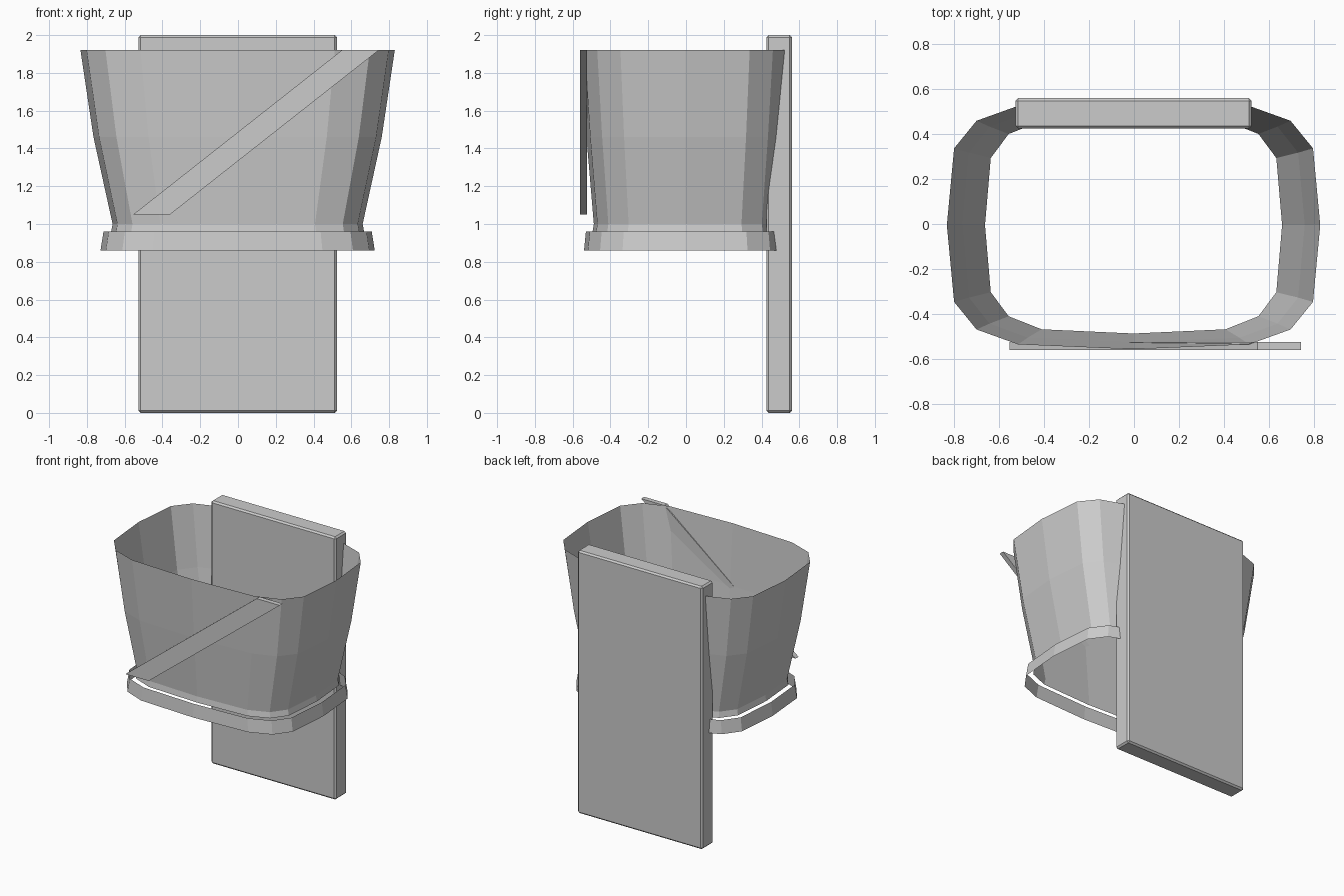
import bpy
import bmesh
from math import cos, sin, pi, copysign, sqrt

if "Cube" in bpy.data.objects:
    bpy.data.objects.remove(bpy.data.objects["Cube"])

CX, CY = -0.002, -0.005   # centre of the loop-shaped parts
SIDES = 16


def finish(name, bm):
    mesh = bpy.data.meshes.new(name)
    bm.to_mesh(mesh)
    bm.free()
    obj = bpy.data.objects.new(name, mesh)
    bpy.context.collection.objects.link(obj)
    return obj


def rounded_loft(name, rings):
    """Open tube of squared-off ovals, rings given as (z, half_x, half_y)."""
    bm = bmesh.new()
    loops = []
    for z, a, b in rings:
        loop = []
        for i in range(SIDES):
            c, s = cos(2 * pi * i / SIDES), sin(2 * pi * i / SIDES)
            loop.append(bm.verts.new((CX + a * copysign(sqrt(abs(c)), c),
                                      CY + b * copysign(sqrt(abs(s)), s), z)))
        loops.append(loop)
    for low, high in zip(loops, loops[1:]):
        for i in range(SIDES):
            j = (i + 1) % SIDES
            bm.faces.new((low[i], low[j], high[j], high[i]))
    return finish(name, bm)


def prism(name, outline, y_front, y_back):
    """Extrude an outline in x, z along y."""
    bm = bmesh.new()
    face = bm.faces.new([bm.verts.new((x, y_front, z)) for x, z in outline])
    geom = bmesh.ops.extrude_face_region(bm, geom=[face])["geom"]
    moved = [v for v in geom if isinstance(v, bmesh.types.BMVert)]
    bmesh.ops.translate(bm, verts=moved, vec=(0, y_back - y_front, 0))
    bmesh.ops.recalc_face_normals(bm, faces=bm.faces)
    return finish(name, bm)


# Flared thin-walled body and the hem band below it
rounded_loft("body_shell", [(0.957, 0.67, 0.49), (1.0, 0.662, 0.483),
                            (1.46, 0.763, 0.522), (1.92, 0.832, 0.553)])
rounded_loft("hem_band", [(0.86, 0.726, 0.535), (0.96, 0.71, 0.525)])

# Diagonal strap across the front
prism("front_strap", [(-0.555, 1.05), (-0.36, 1.05), (0.745, 1.92), (0.55, 1.92)],
      -0.561, -0.525)

# Back board with small chamfered edges
board = prism("back_board", [(-0.528, 0), (0.524, 0), (0.524, 2), (-0.528, 2)],
              0.425, 0.561)
bevel = board.modifiers.new("chamfer", 'BEVEL')
bevel.width = 0.012
bevel.segments = 1
